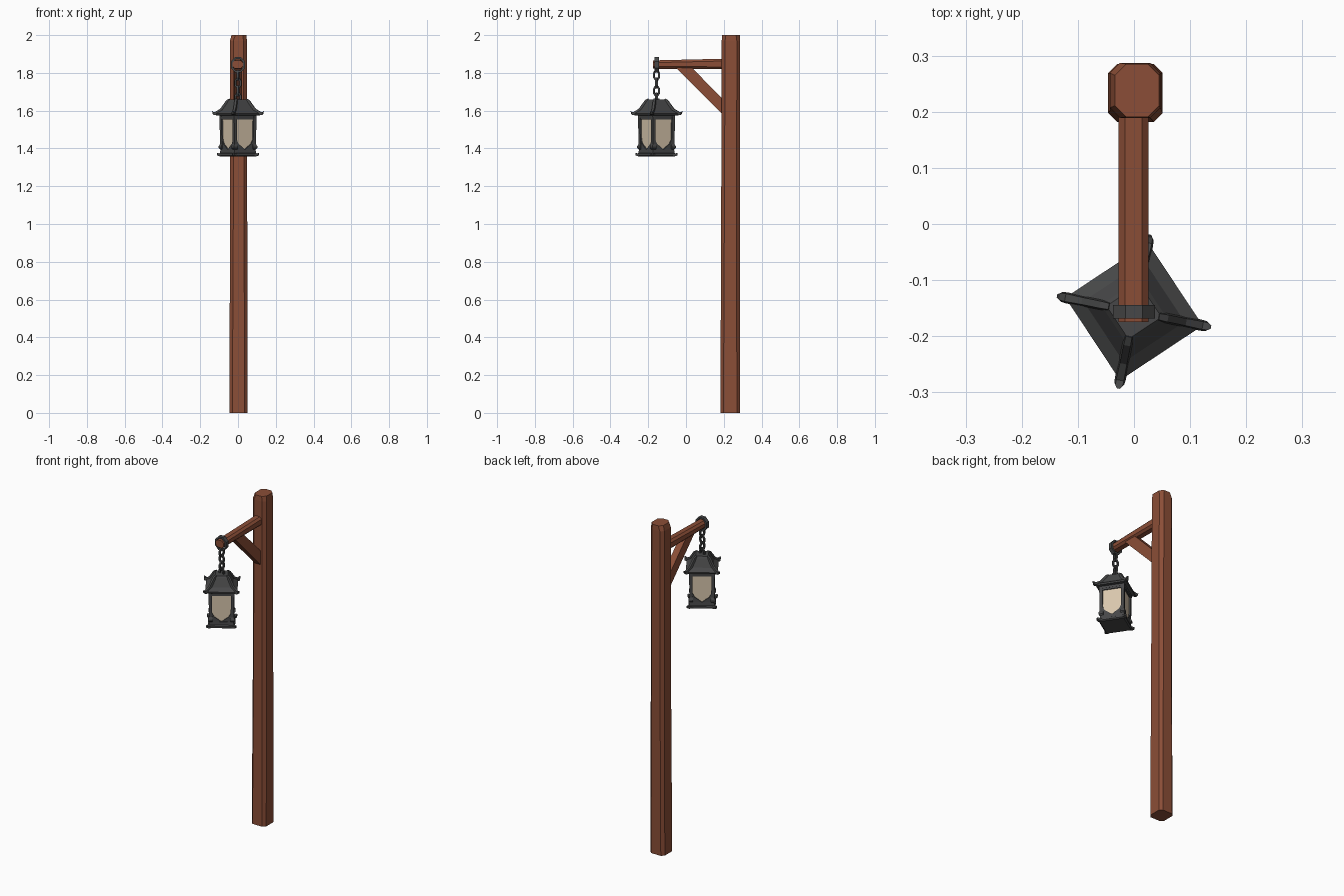
import bpy, bmesh, math
from mathutils import Matrix, Vector

if "Cube" in bpy.data.objects:
    bpy.data.objects.remove(bpy.data.objects["Cube"])


def material(name, rgb):
    m = bpy.data.materials.new(name)
    m.diffuse_color = (*rgb, 1)
    m.use_nodes = True
    m.node_tree.nodes["Principled BSDF"].inputs["Base Color"].default_value = m.diffuse_color
    return m


WOOD = material("red_brown_wood", (0.258, 0.076, 0.038))
IRON = material("dark_iron", (0.063, 0.064, 0.065))
GLASS = material("warm_glass", (0.69, 0.57, 0.42))


def loft(name, rings, mat, closed=False, matrix=None):
    """Skin a list of equal-length point rings; cap the ends or join them."""
    bm = bmesh.new()
    vs = [[bm.verts.new(p) for p in r] for r in rings]
    n, k = len(rings[0]), len(rings)
    for i in range(k if closed else k - 1):
        a, b = vs[i], vs[(i + 1) % k]
        for j in range(n):
            bm.faces.new((a[j], a[(j + 1) % n], b[(j + 1) % n], b[j]))
    if not closed:
        bm.faces.new(vs[0][::-1])
        bm.faces.new(vs[-1])
    bmesh.ops.recalc_face_normals(bm, faces=bm.faces)
    me = bpy.data.meshes.new(name)
    bm.to_mesh(me)
    bm.free()
    me.materials.append(mat)
    ob = bpy.data.objects.new(name, me)
    bpy.context.collection.objects.link(ob)
    if matrix:
        ob.matrix_world = matrix
    return ob


def octagon(x0, x1, y0, y1, c):
    """Rectangle with chamfered corners."""
    return [(x0 + c, y0), (x1 - c, y0), (x1, y0 + c), (x1, y1 - c),
            (x1 - c, y1), (x0 + c, y1), (x0, y1 - c), (x0, y0 + c)]


def at_z(pts, z):
    return [(x, y, z) for x, y in pts]


# Upright post, slightly uneven as if hand hewn
loft("post", [
    at_z(octagon(-0.046, 0.051, 0.182, 0.285, 0.016), 0),
    at_z(octagon(-0.042, 0.049, 0.186, 0.285, 0.017), 1.0),
    at_z(octagon(-0.043, 0.047, 0.189, 0.287, 0.018), 1.97),
    at_z(octagon(-0.034, 0.045, 0.191, 0.285, 0.020), 2.0),
], WOOD)

# Horizontal arm
loft("arm", [
    [(x, y, z) for x, z in octagon(-0.028, 0.026, z0, z1, 0.012)]
    for y, z0, z1 in ((-0.175, 1.822, 1.866), (0.205, 1.820, 1.875))
], WOOD)

# Diagonal brace under the arm
brace = [(-0.055, 1.83), (0.195, 1.578), (0.195, 1.662), (0.028, 1.83)]
loft("brace", [[(x, y, z) for y, z in brace] for x in (-0.02, 0.02)], WOOD)


# Hanging ring and chain
CX, CY = 0.0, -0.156


def link(name, z, hw, hh, radial, axial, turn=0.0):
    """Eight-sided loop standing upright, turned about z."""
    rings = []
    for i in range(8):
        a = math.radians(22.5 + 45 * i)
        c, s = math.cos(a) / 0.924, math.sin(a) / 0.924
        rings.append([((hw + r) * c, y, (hh + r) * s) for r, y in
                      ((-radial, -axial), (radial, -axial), (radial, axial), (-radial, axial))])
    m = Matrix.Translation((CX, CY, z)) @ Matrix.Rotation(math.radians(turn), 4, "Z")
    return loft(name, rings, IRON, True, m)


link("arm_ring", 1.843, 0.032, 0.036, 0.005, 0.012)
for i, z in enumerate((1.788, 1.746, 1.704, 1.668)):
    link(f"chain_link_{i + 1}", z, 0.014, 0.024, 0.0045, 0.005, 80 if i % 2 == 0 else -10)

# Lantern, turned about its hanging point
LANTERN = Matrix.Translation((CX, CY, 0)) @ Matrix.Rotation(math.radians(-56.5), 4, "Z")


def square(r, z):
    h = r / math.sqrt(2)
    return [(-h, -h, z), (h, -h, z), (h, h, z), (-h, h, z)]


def stack(name, profile, mat):
    return loft(name, [square(r, z) for r, z in profile], mat, matrix=LANTERN)


stack("roof", [(0.098, 1.562), (0.100, 1.574), (0.122, 1.576), (0.125, 1.585),
               (0.092, 1.604), (0.060, 1.650), (0.050, 1.660)], IRON)
stack("glass_panes", [(0.083, 1.385), (0.088, 1.570)], GLASS)
stack("top_rail", [(0.096, 1.552), (0.097, 1.568)], IRON)
stack("base_plate", [(0.096, 1.357), (0.106, 1.362), (0.106, 1.372),
                     (0.097, 1.376), (0.095, 1.396)], IRON)

for k in range(4):
    quarter = LANTERN @ Matrix.Rotation(math.radians(90 * k), 4, "Z")
    corner = quarter @ Matrix.Rotation(math.radians(45), 4, "Z")

    # Raised hip along each roof corner, ending in a curled tip
    hip = [(0.044, 1.660, 0.008), (0.060, 1.651, 0.009), (0.093, 1.606, 0.009),
           (0.123, 1.588, 0.010), (0.133, 1.590, 0.009), (0.138, 1.594, 0.004)]
    loft("roof_hip", [[(r - 0.002, -w, z - 0.012), (r - 0.002, w, z - 0.012),
                       (r + 0.002, w * 0.7, z + 0.004), (r + 0.002, -w * 0.7, z + 0.004)]
                      for r, z, w in hip], IRON, matrix=corner)

    # Corner upright with a small knob near its foot
    upright = [(1.372, 0.083, 0.009), (1.395, 0.083, 0.009), (1.402, 0.086, 0.013),
               (1.412, 0.086, 0.013), (1.424, 0.084, 0.009), (1.572, 0.088, 0.009)]
    loft("corner_upright", [[(r - h * 1.4, 0, z), (r, -h * 1.4, z), (r + h * 1.4, 0, z), (r, h * 1.4, z)]
                            for z, r, h in upright], IRON, matrix=corner)

    # Pointed foot at each base corner
    loft("base_tip", [[(r, -w, 1.360 + u), (r, w, 1.360 + u), (r, w, 1.373 + u), (r, -w, 1.373 + u)]
                      for r, w, u in ((0.085, 0.014, 0), (0.105, 0.010, 0.001), (0.113, 0.005, 0.004))],
         IRON, matrix=corner)

    # Angled brackets in the lower corners of each window
    for s in (-1, 1):
        tri = [(0.054, 1.452), (0.040, 1.424), (0.020, 1.410), (0.001, 1.394), (0.054, 1.390)]
        loft("window_bracket", [[(s * x, -y, z) for x, z in tri] for y in (0.057, 0.066)],
             IRON, matrix=quarter)
